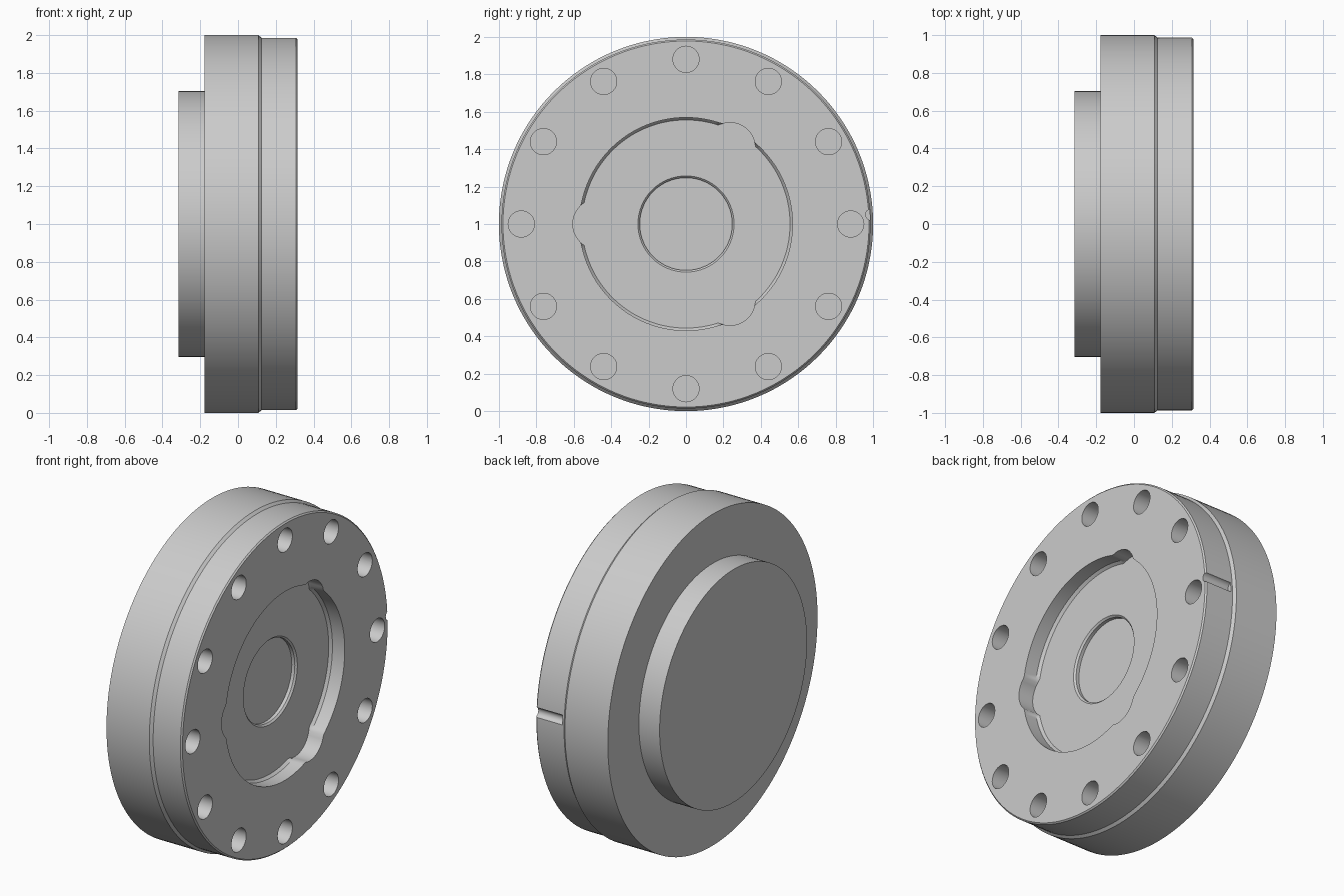
import bpy, bmesh
from math import sin, cos, pi, radians, sqrt, asin

if "Cube" in bpy.data.objects:
    bpy.data.objects.remove(bpy.data.objects["Cube"], do_unlink=True)

grey = bpy.data.materials.new("plain grey")
grey.use_nodes = True
grey.diffuse_color = (0.6, 0.6, 0.6, 1)
grey.node_tree.nodes["Principled BSDF"].inputs["Base Color"].default_value = (0.6, 0.6, 0.6, 1)


def loft(bm, sections, count, cy=0.0, cz=1.0):
    """Closed solid along x from (x, radius or radius function) sections."""
    rings = []
    for x, radius in sections:
        ring = []
        for i in range(count):
            a = 2 * pi * i / count
            r = radius(a) if callable(radius) else radius
            ring.append(bm.verts.new((x, cy + r * cos(a), cz + r * sin(a))))
        rings.append(ring)
    for low, high in zip(rings, rings[1:]):
        for i in range(count):
            j = (i + 1) % count
            bm.faces.new((low[i], low[j], high[j], high[i]))
    bm.faces.new(rings[0])
    bm.faces.new(rings[-1])


def make_object(name, bm):
    bmesh.ops.recalc_face_normals(bm, faces=bm.faces)
    mesh = bpy.data.meshes.new(name)
    bm.to_mesh(mesh)
    bm.free()
    obj = bpy.data.objects.new(name, mesh)
    bpy.context.collection.objects.link(obj)
    mesh.materials.append(grey)
    return obj


def cut(target, cutter):
    mod = target.modifiers.new("cut", "BOOLEAN")
    mod.operation = "DIFFERENCE"
    mod.solver = "EXACT"
    mod.object = cutter
    bpy.ops.object.select_all(action="DESELECT")
    bpy.context.view_layer.objects.active = target
    target.select_set(True)
    bpy.ops.object.modifier_apply(modifier=mod.name)
    bpy.data.objects.remove(cutter, do_unlink=True)


# Housing: rear boss, wide drum and slightly narrower front rim
FRONT = 0.314
bm = bmesh.new()
loft(bm, [(-0.316, 0.703), (-0.178, 0.703), (-0.178, 1.0), (0.108, 1.0),
          (0.124, 0.986), (0.306, 0.986), (FRONT, 0.978)], 144)
housing = make_object("housing", bm)


# Front recess with three rounded lobes
def lobed(base):
    def radius(a):
        off = (a - radians(60) + pi / 3) % (2 * pi / 3) - pi / 3
        centre, size = 0.47, 0.135
        side = centre * sin(off)
        if abs(off) < asin(size / centre):
            return max(base, centre * cos(off) + sqrt(size * size - side * side))
        return base
    return radius


bm = bmesh.new()
loft(bm, [(0.216, lobed(0.556)), (0.232, lobed(0.569)), (0.4, lobed(0.569))], 180)
cut(housing, make_object("recess_cutter", bm))

# Shallow central pocket in the recess floor
bm = bmesh.new()
loft(bm, [(0.186, 0.247), (0.206, 0.247), (0.216, 0.257), (0.26, 0.257)], 96)
cut(housing, make_object("pocket_cutter", bm))

# Ring of twelve blind bolt holes
bm = bmesh.new()
for k in range(12):
    a = k * pi / 6
    loft(bm, [(0.1, 0.07), (0.4, 0.07)], 36, 0.88 * cos(a), 1 + 0.88 * sin(a))
cut(housing, make_object("bolt_hole_cutter", bm))

# Small rounded key slot in the side of the front rim
bm = bmesh.new()
loft(bm, [(0.135, 0.03), (0.4, 0.03)], 24, 0.99, 1.05)
cut(housing, make_object("key_slot_cutter", bm))

housing.select_set(True)
bpy.context.view_layer.objects.active = housing
bpy.ops.object.shade_smooth_by_angle(angle=radians(30))
